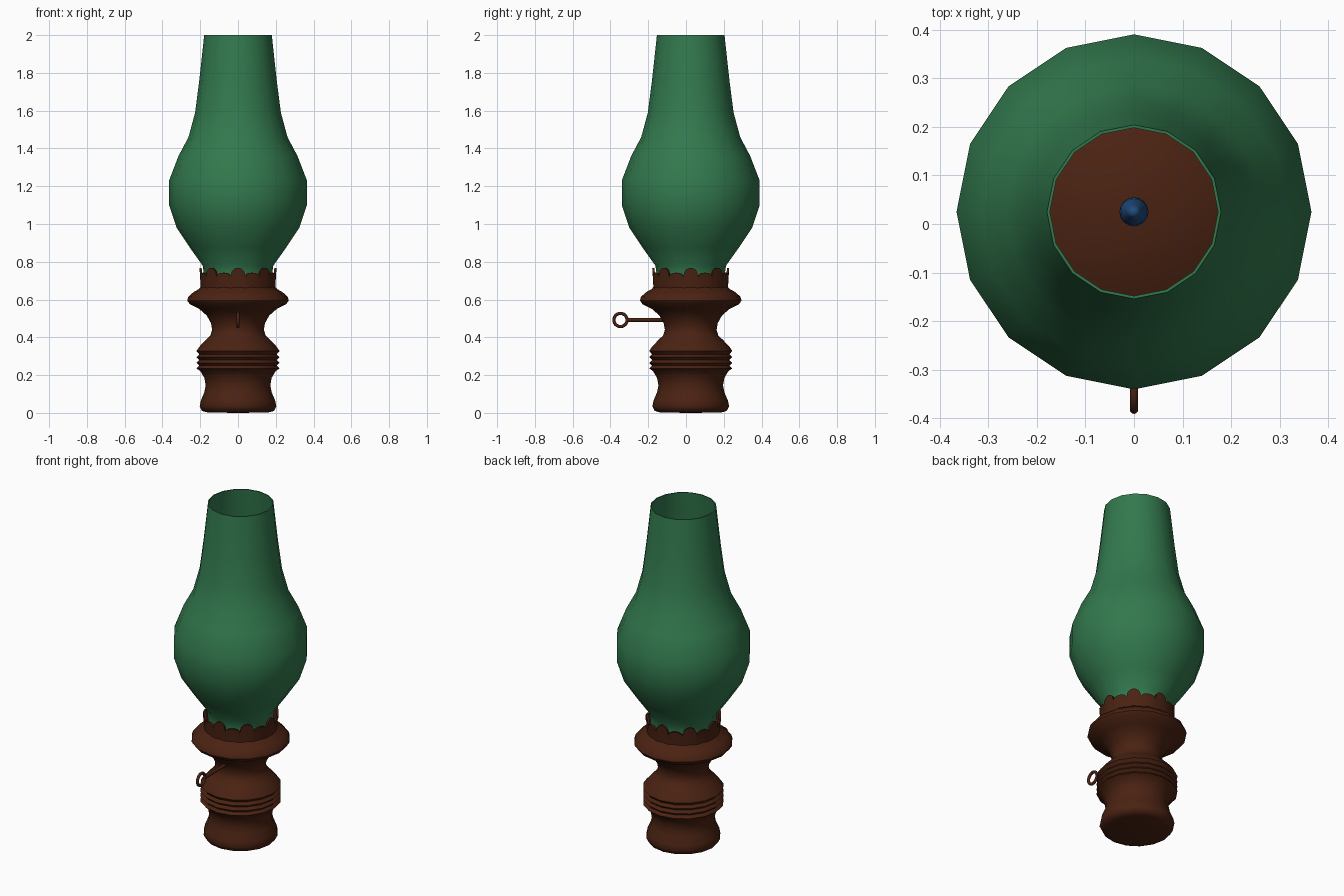
import bpy, bmesh, math
from mathutils import Matrix

if "Cube" in bpy.data.objects:
    bpy.data.objects.remove(bpy.data.objects["Cube"])

CY = 0.025   # lamp axis position in y
SIDES = 16


def material(name, rgb):
    m = bpy.data.materials.new(name)
    m.diffuse_color = (*rgb, 1)
    m.use_nodes = True
    m.node_tree.nodes["Principled BSDF"].inputs["Base Color"].default_value = m.diffuse_color
    return m


GLASS = material("green_glass", (0.032, 0.19, 0.075))
METAL = material("brown_metal", (0.068, 0.016, 0.006))
FLAME = material("blue_flame", (0.015, 0.07, 0.2))


def finish(bm, name, mat, angle=50):
    bmesh.ops.recalc_face_normals(bm, faces=bm.faces)
    me = bpy.data.meshes.new(name)
    bm.to_mesh(me)
    bm.free()
    ob = bpy.data.objects.new(name, me)
    bpy.context.collection.objects.link(ob)
    me.materials.append(mat)
    bpy.ops.object.select_all(action='DESELECT')
    ob.select_set(True)
    bpy.context.view_layer.objects.active = ob
    bpy.ops.object.shade_smooth_by_angle(angle=math.radians(angle))
    return ob


def lathe(name, profile, mat, sides=SIDES, closed=False, angle=50):
    """Turn an (r, z) profile round the lamp axis; r = 0 gives a pole."""
    bm = bmesh.new()
    rings = []
    for r, z in profile:
        n = 1 if r == 0 else sides
        rings.append([bm.verts.new((r * math.cos(2 * math.pi * i / sides),
                                    CY + r * math.sin(2 * math.pi * i / sides), z))
                      for i in range(n)])
    pairs = list(zip(rings, rings[1:]))
    if closed:
        pairs.append((rings[-1], rings[0]))
    for a, b in pairs:
        for i in range(sides):
            j = (i + 1) % sides
            quad = [a[i % len(a)], a[j % len(a)], b[j % len(b)], b[i % len(b)]]
            bm.faces.new(list(dict.fromkeys(quad)))
    return finish(bm, name, mat, angle)


# Turned base with three grooves, ending in a flat burner plate
grooves = [(0.22, 0.235), (0.205, 0.25), (0.22, 0.265), (0.205, 0.28),
           (0.22, 0.295), (0.205, 0.31), (0.22, 0.328)]
lathe("lamp_base",
      [(0, 0), (0.16, 0.002), (0.19, 0.01), (0.203, 0.035), (0.197, 0.065), (0.178, 0.11),
       (0.171, 0.145), (0.178, 0.185), (0.2, 0.222)] + grooves +
      [(0.205, 0.35), (0.172, 0.385), (0.146, 0.41), (0.137, 0.44), (0.143, 0.475),
       (0.165, 0.515), (0.205, 0.55), (0.255, 0.575), (0.269, 0.595), (0.263, 0.615),
       (0.235, 0.64), (0.208, 0.655), (0.196, 0.668), (0, 0.67)], METAL)

# Glass chimney with a thin wall
outer = [(0.182, 0.672), (0.18, 0.73), (0.187, 0.78), (0.255, 0.875), (0.325, 0.98),
         (0.365, 1.1), (0.365, 1.23), (0.315, 1.36), (0.262, 1.46), (0.227, 1.59),
         (0.205, 1.76), (0.193, 1.87), (0.179, 2.0)]
inner = [(r - 0.006, z) for r, z in reversed(outer)]
lathe("glass_chimney", outer + inner, GLASS, closed=True)

# Scalloped gallery: eight tall teeth alternating with eight low ones
bm = bmesh.new()
N = 192
cols = []
for i in range(N):
    a = 2 * math.pi * i / N
    t = a / (2 * math.pi) * 16
    k = round(t)
    u = abs(t - k) * 2                       # 0 at a tooth tip, 1 in a valley
    tip = 0.768 if k % 2 == 0 else 0.742
    top = 0.722 + (tip - 0.722) * math.sqrt(max(0, 1 - u * u))
    cols.append([bm.verts.new((r * math.cos(a), CY + r * math.sin(a), z))
                 for r, z in ((0.197, 0.655), (0.2, 0.71), (0.204, top),
                              (0.193, top), (0.188, 0.71), (0.186, 0.655))])
for i, a in enumerate(cols):
    b = cols[(i + 1) % N]
    for k in range(6):
        m = (k + 1) % 6
        bm.faces.new((a[k], b[k], b[m], a[m]))
finish(bm, "gallery_crown", METAL)

# Flame above the burner plate
lathe("flame", [(0, 0.665), (0.018, 0.68), (0.03, 0.72), (0.027, 0.755),
                (0.015, 0.8), (0, 0.85)], FLAME, angle=70)

# Wick key: rod and ring handle
bm = bmesh.new()
bmesh.ops.create_cone(bm, cap_ends=True, segments=12, radius1=0.01, radius2=0.01, depth=0.22,
                      matrix=Matrix.Translation((0, -0.2, 0.492)) @ Matrix.Rotation(math.pi / 2, 4, 'X'))
finish(bm, "wick_key_rod", METAL)
bpy.ops.mesh.primitive_torus_add(location=(0, -0.347, 0.492), rotation=(0, math.pi / 2, 0),
                                 major_radius=0.035, minor_radius=0.0085,
                                 major_segments=24, minor_segments=10)
ring = bpy.context.object
ring.name = "wick_key_ring"
ring.data.materials.append(METAL)
bpy.ops.object.shade_smooth_by_angle(angle=math.radians(60))
